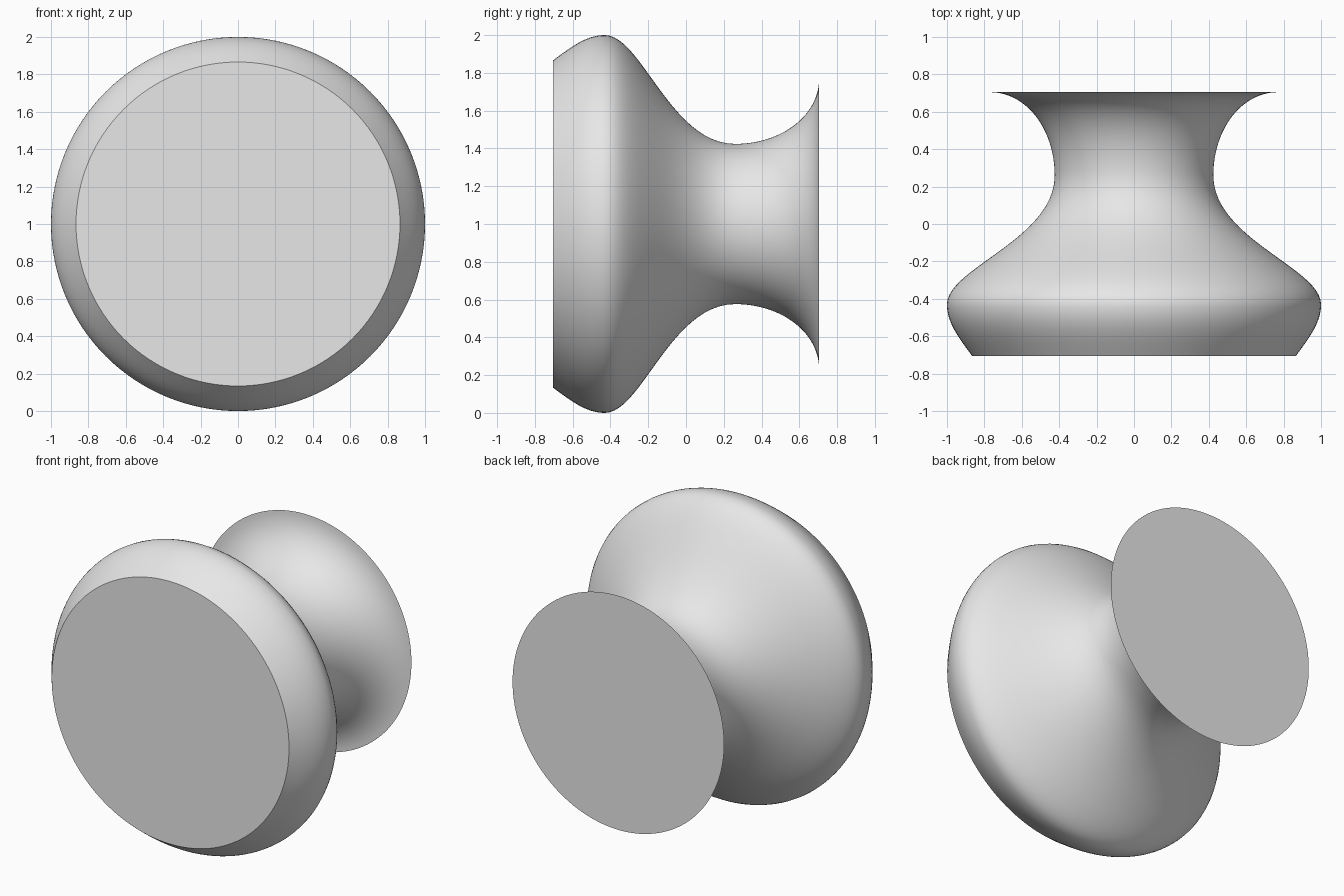
import bpy, bmesh, math
from mathutils import Vector, Matrix
from mathutils.geometry import interpolate_bezier

if "Cube" in bpy.data.objects:
    bpy.data.objects.remove(bpy.data.objects["Cube"])

STEPS = 24      # points along each profile curve
SEGMENTS = 128  # steps around the axis

grey = bpy.data.materials.new("light_grey")
grey.use_nodes = True
grey.diffuse_color = (0.8, 0.8, 0.8, 1)
grey.node_tree.nodes["Principled BSDF"].inputs["Base Color"].default_value = grey.diffuse_color

# Half profile as (depth, radius) curves: rounded rim, waist, flared base
curves = [
    [(-0.705, 0.866), (-0.61, 0.935), (-0.53, 1.0), (-0.43, 1.0)],
    [(-0.43, 1.0), (-0.235, 1.0), (-0.08, 0.424), (0.26, 0.424)],
    [(0.26, 0.424), (0.50, 0.424), (0.705, 0.57), (0.705, 0.772)],
]
profile = []
for curve in curves:
    a, ha, hb, b = (Vector((r, y, 0)) for y, r in curve)
    points = interpolate_bezier(a, ha, hb, b, STEPS)
    profile += points[1:] if profile else points

# Turn the profile around the front-to-back axis
bm = bmesh.new()
rings = []
for p in profile:
    rings.append([bm.verts.new(Matrix.Rotation(math.tau * i / SEGMENTS, 3, 'Y') @ p)
                  for i in range(SEGMENTS)])
for near, far in zip(rings, rings[1:]):
    for i in range(SEGMENTS):
        j = (i + 1) % SEGMENTS
        bm.faces.new((near[i], near[j], far[j], far[i]))

# Flat front and back discs
bm.faces.new(rings[0])
bm.faces.new(rings[-1])
bmesh.ops.recalc_face_normals(bm, faces=bm.faces)

mesh = bpy.data.meshes.new("knob")
bm.to_mesh(mesh)
bm.free()
mesh.materials.append(grey)
knob = bpy.data.objects.new("knob", mesh)
knob.location.z = 1
bpy.context.collection.objects.link(knob)

# Smooth side, crisp disc edges
bpy.ops.object.select_all(action='DESELECT')
knob.select_set(True)
bpy.context.view_layer.objects.active = knob
bpy.ops.object.shade_smooth_by_angle(angle=math.radians(30))
